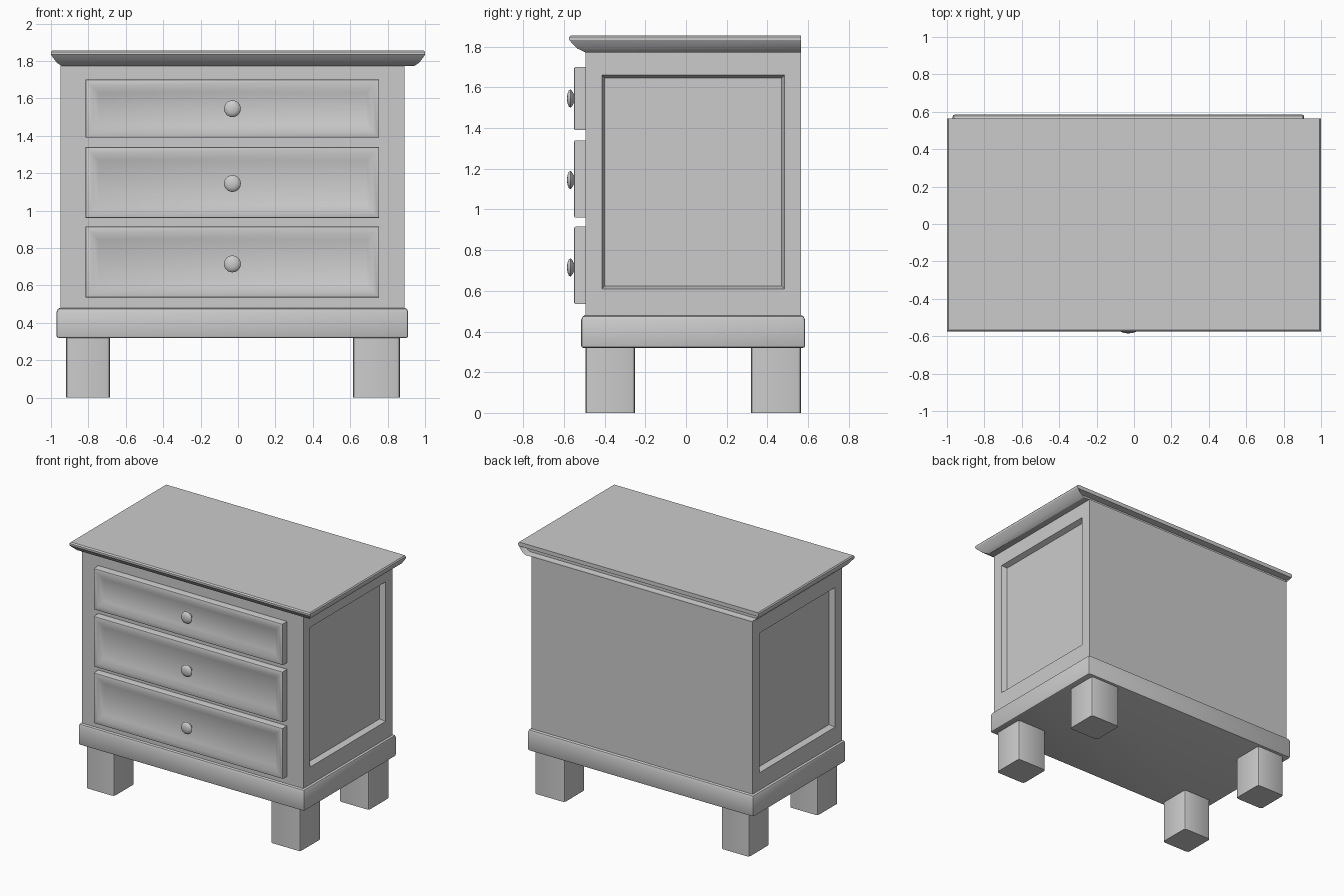
import bpy, bmesh, math
from mathutils import Vector, Matrix

cube = bpy.data.objects.get("Cube")
if cube:
    bpy.data.objects.remove(cube, do_unlink=True)

paint = bpy.data.materials.new("plain_grey")
paint.use_nodes = True
GREY = (0.6, 0.6, 0.6, 1)
paint.diffuse_color = GREY
paint.node_tree.nodes["Principled BSDF"].inputs["Base Color"].default_value = GREY


def finish(name, bm, angle=30):
    bmesh.ops.recalc_face_normals(bm, faces=bm.faces)
    mesh = bpy.data.meshes.new(name)
    bm.to_mesh(mesh)
    bm.free()
    mesh.materials.append(paint)
    obj = bpy.data.objects.new(name, mesh)
    bpy.context.collection.objects.link(obj)
    bpy.ops.object.select_all(action='DESELECT')
    obj.select_set(True)
    bpy.context.view_layer.objects.active = obj
    bpy.ops.object.shade_smooth_by_angle(angle=math.radians(angle))
    return obj


def box(x, y, z):
    """Box between the given (low, high) ranges."""
    bm = bmesh.new()
    size = [r[1] - r[0] for r in (x, y, z)]
    mid = Vector([(r[0] + r[1]) / 2 for r in (x, y, z)])
    bmesh.ops.create_cube(bm, size=1, matrix=Matrix.Translation(mid) @ Matrix.Diagonal((*size, 1)))
    return bm


def bevel(bm, width, rule, segments=2):
    edges = [e for e in bm.edges if rule(e)]
    bmesh.ops.bevel(bm, geom=edges, offset=width, segments=segments,
                    profile=0.5, affect='EDGES')


def facing(bm, direction):
    """Largest face turned towards a direction."""
    bm.normal_update()
    faces = [f for f in bm.faces if f.normal.dot(Vector(direction)) > 0.99]
    return max(faces, key=lambda f: f.calc_area())


def inset(bm, face, width, depth=0):
    bmesh.ops.inset_region(bm, faces=[face], thickness=width, depth=depth)


def is_vertical(e):
    return abs(e.verts[0].co.z - e.verts[1].co.z) > 0.01


# Cabinet body with a sunken panel in each side
LEFT, RIGHT, FRONT, BACK = 0.89, -0.95, -0.495, 0.565
bm = box((RIGHT, LEFT), (FRONT, BACK), (0.4, 1.775))
for side in (-1, 1):
    face = facing(bm, (side, 0, 0))
    inset(bm, face, 0.115)
    for v in face.verts:
        v.co.z = 0.61 if v.co.z < 1 else 1.66
    inset(bm, face, 0.02)
    for v in face.verts:
        v.co.x -= side * 0.04
finish("cabinet_body", bm)

# Plinth band with a sloped upper edge
bm = box((-0.97, 0.91), (-0.515, 0.585), (0.32, 0.48))
bevel(bm, 0.012, is_vertical)
bevel(bm, 0.022, lambda e: all(v.co.z > 0.47 for v in e.verts))
bevel(bm, 0.01, lambda e: all(v.co.z < 0.33 for v in e.verts))
finish("plinth", bm)

# Feet
for side, x in (("right", (-0.92, -0.685)), ("left", (0.615, 0.865))):
    for end, y in (("front", (FRONT, -0.25)), ("back", (0.32, BACK))):
        bm = box(x, y, (0, 0.34))
        bevel(bm, 0.018, is_vertical)
        finish(f"{end}_{side}_foot", bm)

# Top board: stacked outlines flaring out at the front and sides, flush at the back
bm = bmesh.new()
profile = [(0, 1.772), (0.028, 1.79), (0.055, 1.826), (0.06, 1.834), (0.06, 1.848), (0.053, 1.856)]
rings = []
for out, z in profile:
    x, y = 0.94 + out, -0.495 - out * 1.33
    corners = [(-x, y), (x, y), (x, BACK), (-x, BACK)]
    rings.append([bm.verts.new((cx, cy, z)) for cx, cy in corners])
for low, high in zip(rings, rings[1:]):
    for i in range(4):
        j = (i + 1) % 4
        bm.faces.new((low[i], low[j], high[j], high[i]))
bm.faces.new(rings[-1])
bm.faces.new(rings[0])
# Hollow behind the moulding
bm.normal_update()
hollow = [f for f in bm.faces if f.normal.y > 0.99 and f.calc_center_median().z < 1.83]
bmesh.ops.recalc_face_normals(bm, faces=bm.faces)
bmesh.ops.inset_region(bm, faces=hollow, thickness=0.008, depth=-0.05)
finish("top_board", bm)

# Drawers with a sunken front, each with one turned knob
KNOB = [(0.018, -0.525), (0.018, -0.55), (0.034, -0.558), (0.045, -0.567),
        (0.04, -0.576), (0.022, -0.583), (0, -0.585)]
DRAWERS = [("top", 1.39, 1.70, 1.545), ("middle", 0.96, 1.34, 1.145), ("bottom", 0.535, 0.915, 0.715)]
for name, low, high, knob_z in DRAWERS:
    bm = box((-0.815, 0.755), (-0.55, -0.48), (low, high))
    bevel(bm, 0.007, lambda e: all(v.co.y < -0.54 for v in e.verts))
    face = facing(bm, (0, -1, 0))
    inset(bm, face, 0.04)
    inset(bm, face, 0.05, -0.02)
    finish(f"{name}_drawer", bm)

    bm = bmesh.new()
    points = [bm.verts.new((-0.03 + r, y, knob_z)) for r, y in KNOB]
    outline = [bm.edges.new(pair) for pair in zip(points, points[1:])]
    bmesh.ops.spin(bm, geom=points + outline, cent=(-0.03, 0, knob_z), axis=(0, 1, 0),
                   angle=math.tau, steps=24)
    bmesh.ops.remove_doubles(bm, verts=bm.verts, dist=0.0005)
    finish(f"{name}_knob", bm, 40)
